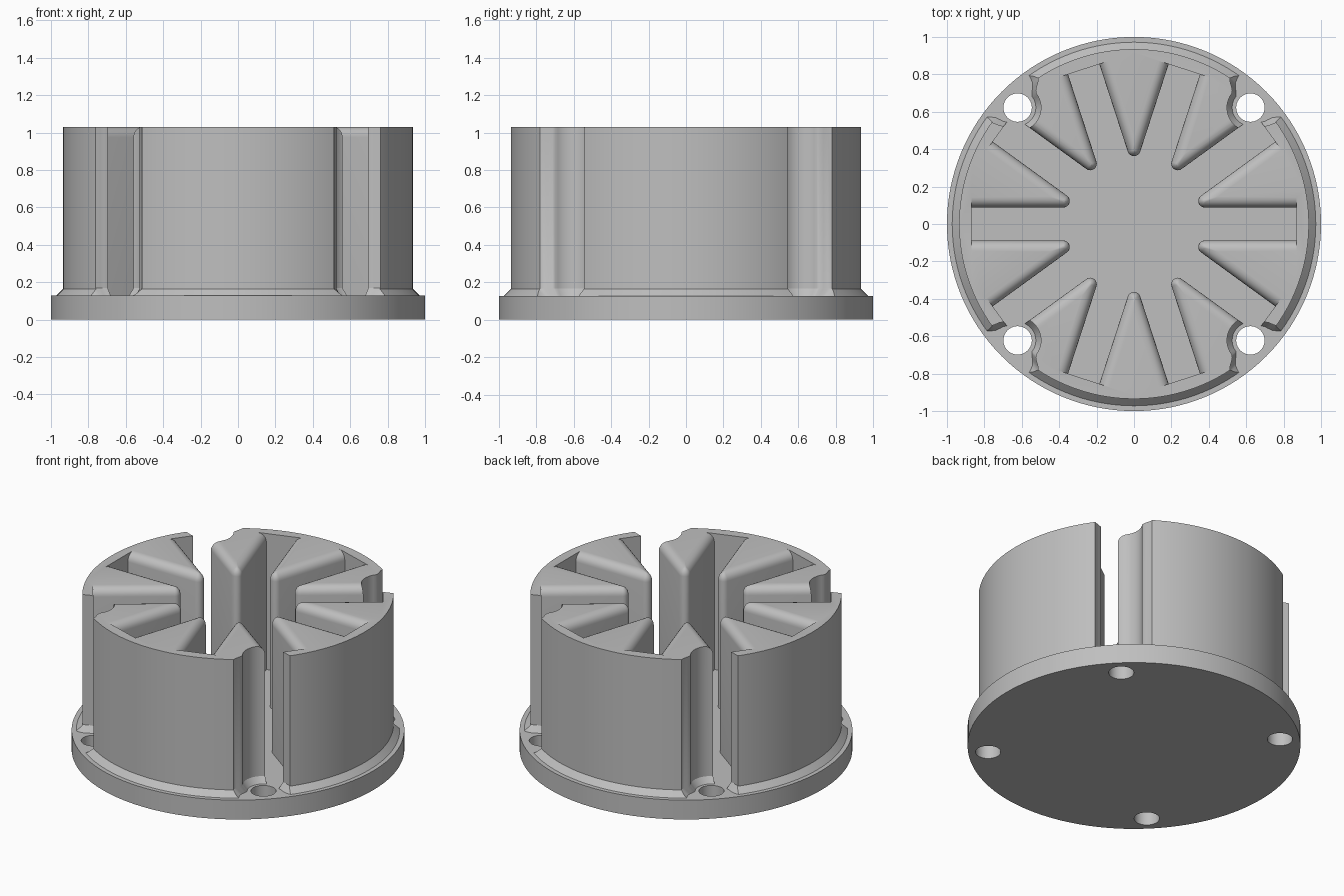
import bpy, bmesh
from math import sin, cos, pi, radians
from mathutils import Matrix

cube = bpy.data.objects.get("Cube")
if cube:
    bpy.data.objects.remove(cube)

BASE_H, TOP = 0.128, 1.03
HOLE_U, HOLE_R = 0.88, 0.076
SLOT_W, TIP_R, SLOT_END, FILLET = 0.088, 0.035, 0.87, 0.055

grey = bpy.data.materials.new("plain grey")
grey.use_nodes = True
colour = (0.52, 0.52, 0.52, 1)
grey.diffuse_color = colour
grey.node_tree.nodes["Principled BSDF"].inputs["Base Color"].default_value = colour


def loft(name, layers):
    """Solid skinned through (outline, z) layers of equal point count."""
    bm = bmesh.new()
    rings = [[bm.verts.new((x, y, z)) for x, y in pts] for pts, z in layers]
    for a, b in zip(rings, rings[1:]):
        for i in range(len(a)):
            j = (i + 1) % len(a)
            bm.faces.new((a[i], a[j], b[j], b[i]))
    bm.faces.new(rings[0][::-1])
    bm.faces.new(rings[-1])
    bmesh.ops.recalc_face_normals(bm, faces=bm.faces)
    mesh = bpy.data.meshes.new(name)
    bm.to_mesh(mesh)
    bm.free()
    mesh.materials.append(grey)
    ob = bpy.data.objects.new(name, mesh)
    bpy.context.collection.objects.link(ob)
    return ob


def circle(r, n=128, cx=0, cy=0):
    return [(cx + r * cos(2 * pi * i / n), cy + r * sin(2 * pi * i / n)) for i in range(n)]


def cut(ob, cutters):
    bpy.context.view_layer.objects.active = ob
    for c in cutters:
        c.hide_render = True
        mod = ob.modifiers.new("cut", 'BOOLEAN')
        mod.operation, mod.solver, mod.object = 'DIFFERENCE', 'EXACT', c
        bpy.ops.object.modifier_apply(modifier=mod.name)
        bpy.data.objects.remove(c)


def smooth(ob):
    bpy.ops.object.select_all(action='DESELECT')
    ob.select_set(True)
    bpy.context.view_layer.objects.active = ob
    bpy.ops.object.shade_smooth_by_angle(angle=radians(28))


def star(d):
    """Ten radial slots widened by d, with rounded fin tips between them."""
    w, rho = SLOT_W + d, max(TIP_R - d, 0.003)
    c = (w + rho) / sin(pi / 10)
    pts = []
    for k in range(10):
        a = k * pi / 5
        for v in (-w, w):
            pts.append((SLOT_END * cos(a) - v * sin(a), SLOT_END * sin(a) + v * cos(a)))
        for i in range(9):
            t = a + radians(270 - 18 * i)
            pts.append((c * cos(a + pi / 10) + rho * cos(t), c * sin(a + pi / 10) + rho * sin(t)))
    return pts


# Flange with four screw holes
base = loft("base_flange", [(circle(1), 0), (circle(1), BASE_H)])
spots = [(sx, sy) for sx in (-1, 1) for sy in (-1, 1)]
d45 = HOLE_U * cos(pi / 4)
cut(base, [loft("hole_cutter", [(circle(HOLE_R, 40, sx * d45, sy * d45), z) for z in (-0.1, 0.3)])
           for sx, sy in spots])
smooth(base)

# Walls and fins, starting as one drum with a flared foot
drum = loft("walls_and_fins", [(circle(0.972), BASE_H - 0.01), (circle(0.972), BASE_H),
                               (circle(0.935), BASE_H + 0.037), (circle(0.935), TOP)])

# Slots between the fins, rounded along the top edges
layers = [(star(0), BASE_H - 0.08)]
for i in range(7):
    t = i / 6 * pi / 2
    layers.append((star(FILLET * (1 - cos(t))), TOP - FILLET + FILLET * sin(t)))
layers.append((star(FILLET), TOP + 0.1))
cutters = [loft("slot_cutter", layers)]

# Screw clearances opening through the wall, narrower at the foot
profile = [(1.15, -0.24), (0.98, -0.22), (0.945, -0.175), (0.925, -0.155), (0.9, -0.143), (0.88, -0.135)]
profile += [(HOLE_U + 0.125 * cos(t), 0.125 * sin(t)) for t in [radians(-97 - 8.3 * i) for i in range(21)]]
profile += [(0.875, 0.132), (0.888, 0.15), (0.9, 0.172), (0.918, 0.193), (0.945, 0.208), (1.15, 0.24)]


def corner(sx, sy, k):
    out = []
    for u, v in profile:
        u, v = HOLE_U + (u - HOLE_U) * (k if u < HOLE_U else 1), v * k
        out.append((sx * (u - v) * cos(pi / 4), sy * (u + v) * cos(pi / 4)))
    return out


for sx, sy in spots:
    foot, full = corner(sx, sy, 0.78), corner(sx, sy, 1)
    cutters.append(loft("clearance_cutter", [(foot, BASE_H - 0.08), (foot, BASE_H),
                                             (full, BASE_H + 0.04), (full, TOP + 0.1)]))
cut(drum, cutters)
smooth(drum)
